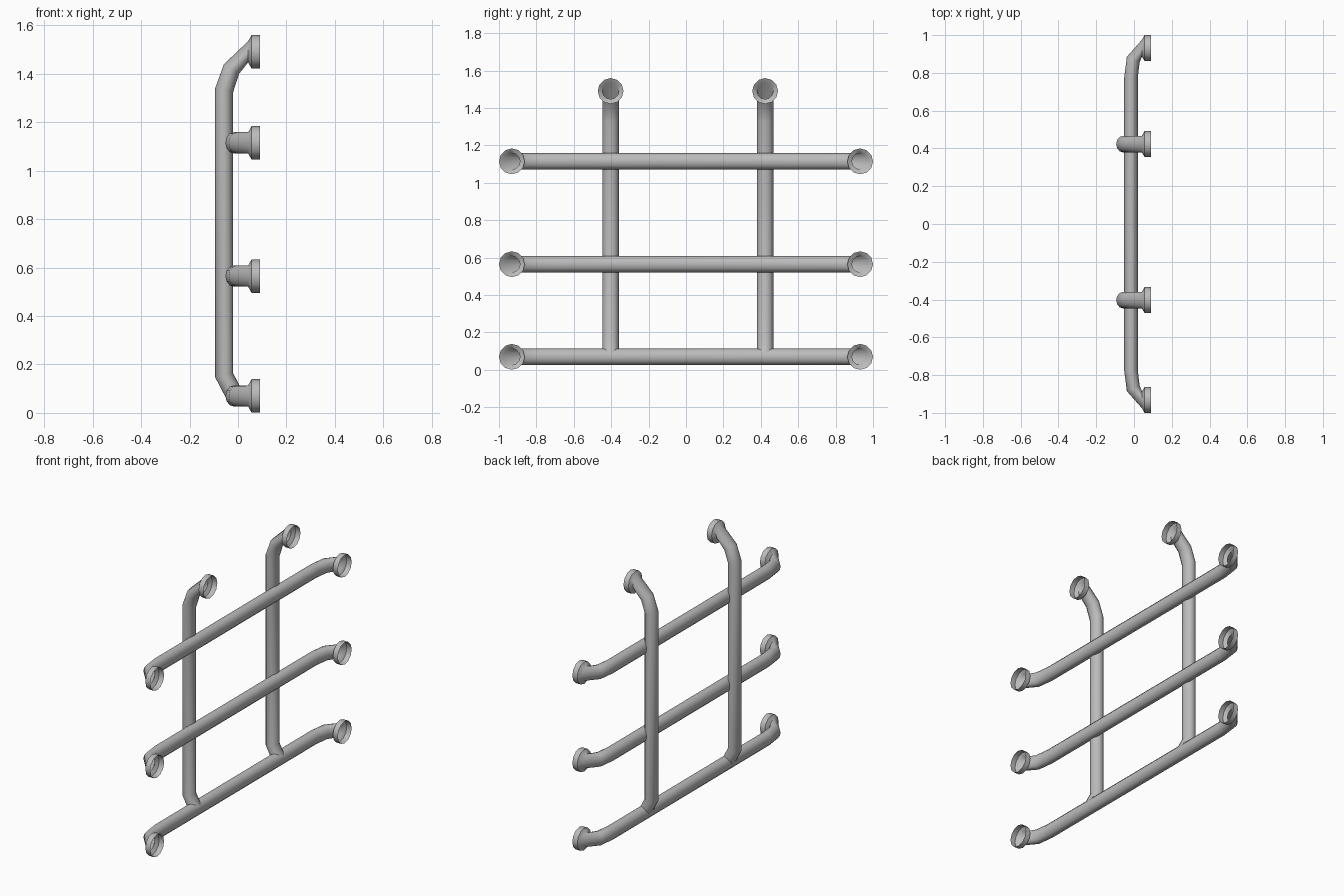
import bpy
import bmesh
from math import cos, sin, pi, radians
from mathutils import Vector

cube = bpy.data.objects.get("Cube")
if cube:
    bpy.data.objects.remove(cube, do_unlink=True)

SIDES = 12
TUBE = 0.044      # tube radius
CUP = 0.069       # wall cup radius
DEPTH = Vector((1, 0, 0))

grey = bpy.data.materials.new("metal grey")
grey.use_nodes = True
colour = (0.5, 0.5, 0.5, 1)
grey.diffuse_color = colour
grey.node_tree.nodes["Principled BSDF"].inputs["Base Color"].default_value = colour


def sweep(name, origin, axis, sections):
    """Open tube through sections of (distance along axis, depth, angle, in-plane radius, cross radius)."""
    cross = axis.cross(DEPTH)
    bm = bmesh.new()
    rings = []
    for along, depth, angle, wide, tall in sections:
        a = radians(angle)
        normal = DEPTH * cos(a) - axis * sin(a)
        centre = origin + axis * along + DEPTH * depth
        rings.append([bm.verts.new(centre + normal * wide * cos(p) + cross * tall * sin(p))
                      for p in (2 * pi * i / SIDES for i in range(SIDES))])
    for r, s in zip(rings, rings[1:]):
        for i in range(SIDES):
            j = (i + 1) % SIDES
            bm.faces.new((r[i], r[j], s[j], s[i]))
    mesh = bpy.data.meshes.new(name)
    bm.to_mesh(mesh)
    bm.free()
    mesh.materials.append(grey)
    obj = bpy.data.objects.new(name, mesh)
    bpy.context.collection.objects.link(obj)
    bpy.ops.object.select_all(action='DESELECT')
    obj.select_set(True)
    bpy.context.view_layer.objects.active = obj
    bpy.ops.object.shade_smooth_by_angle(angle=radians(45))


def cup(along):
    """Flared, open wall cup that closes a tube."""
    return [(along, x, 90, r, r) for x, r in ((0.042, TUBE), (0.056, CUP), (0.09, CUP))]


# Horizontal rails, bent towards the wall at both ends
half = [(0.775, -0.016, 0, 0.036, TUBE), (0.87, -0.004, 24, 0.037, TUBE)] + cup(0.931)
mirrored = [(-u, x, -a, w, t) for u, x, a, w, t in reversed(half)]
for name, z in (("lower_rail", 0.07), ("middle_rail", 0.565), ("upper_rail", 1.115)):
    sweep(name, Vector((0, 0, z)), Vector((0, 1, 0)), mirrored + half)

# Upright posts, running from the lower rail to cups at the top
post = [(0.075, -0.015, -30, 0.037, TUBE),
        (0.155, -0.057, -12, 0.038, TUBE),
        (1.333, -0.057, 12, 0.038, TUBE),
        (1.42, -0.027, 32, 0.037, TUBE)] + cup(1.491)
for name, y in (("right_post", -0.403), ("left_post", 0.423)):
    sweep(name, Vector((0, y, 0)), Vector((0, 0, 1)), post)
